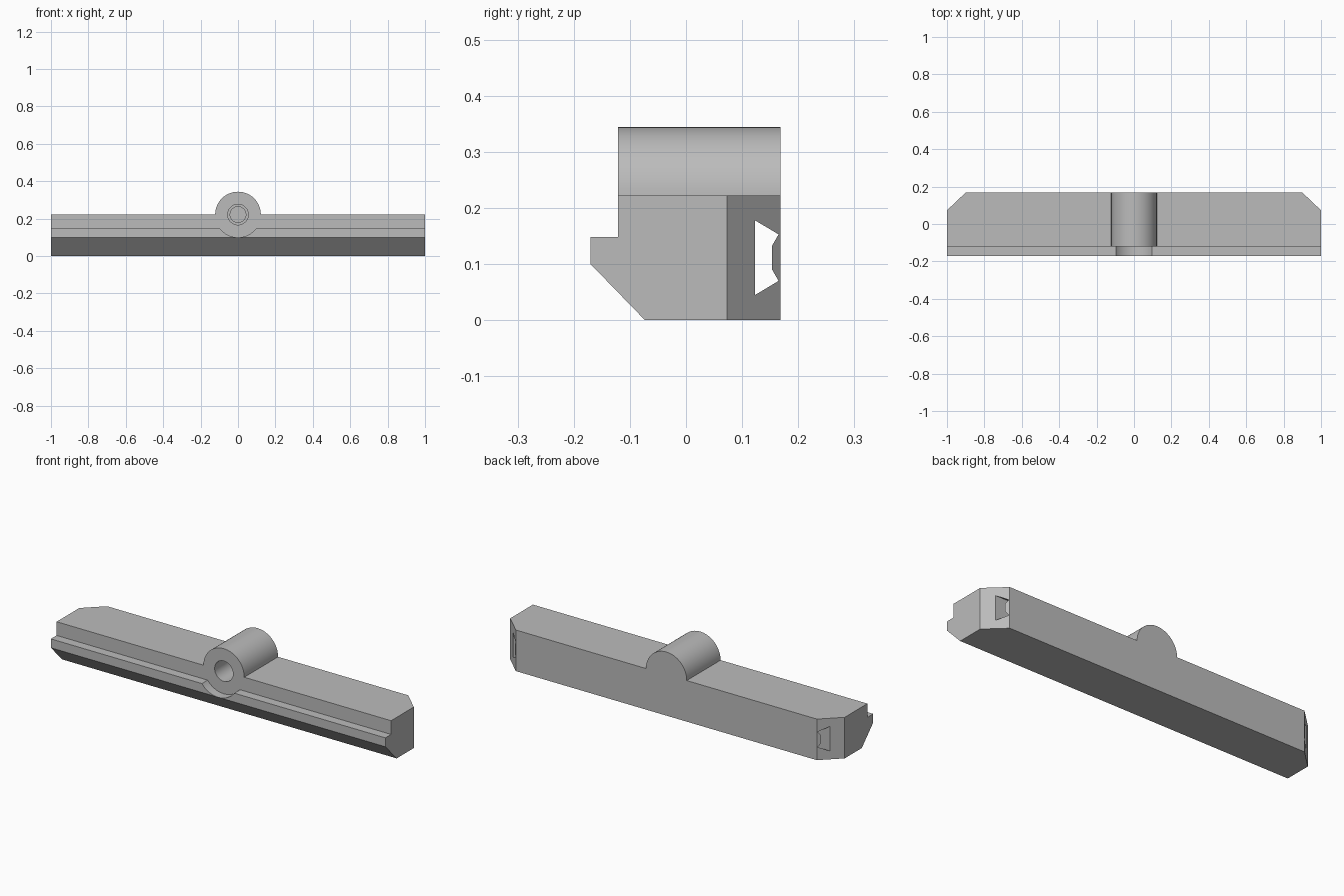
import bpy, bmesh
from math import cos, sin, pi, radians
from mathutils import Vector

cube = bpy.data.objects.get("Cube")
if cube:
    bpy.data.objects.remove(cube, do_unlink=True)

grey = bpy.data.materials.new("plain grey")
grey.use_nodes = True
colour = (0.5, 0.5, 0.5, 1)
grey.diffuse_color = colour
grey.node_tree.nodes["Principled BSDF"].inputs["Base Color"].default_value = colour


def prism(name, points, axis, start, end):
    """Extrude a closed 2D profile along x, y or z."""
    def place(p, depth):
        return {"x": (depth, p[0], p[1]), "y": (p[0], depth, p[1]), "z": (p[0], p[1], depth)}[axis]
    bm = bmesh.new()
    face = bm.faces.new([bm.verts.new(place(p, start)) for p in points])
    out = bmesh.ops.extrude_face_region(bm, geom=[face])
    moved = [v for v in out["geom"] if isinstance(v, bmesh.types.BMVert)]
    bmesh.ops.translate(bm, verts=moved, vec=Vector(place((0, 0), end - start)))
    bmesh.ops.recalc_face_normals(bm, faces=bm.faces)
    mesh = bpy.data.meshes.new(name)
    bm.to_mesh(mesh)
    bm.free()
    mesh.materials.append(grey)
    obj = bpy.data.objects.new(name, mesh)
    bpy.context.collection.objects.link(obj)
    return obj


def circle(radius, count=64):
    return [(radius * cos(2 * pi * i / count), AXIS_Z + radius * sin(2 * pi * i / count))
            for i in range(count)]


def combine(target, tool, operation):
    """Apply a boolean, then discard the tool."""
    tool.hide_render = True
    mod = target.modifiers.new(operation.lower(), "BOOLEAN")
    mod.operation, mod.object, mod.solver = operation, tool, "EXACT"
    bpy.context.view_layer.objects.active = target
    bpy.ops.object.modifier_apply(modifier=mod.name)
    bpy.data.objects.remove(tool, do_unlink=True)


AXIS_Z = 0.222
FRONT, BACK = -0.121, 0.168
BOSS = 0.122

# Bar with a front lip and a sloped underside
bar = prism("clamp_bar", [(-0.073, 0), (BACK, 0), (BACK, AXIS_Z), (FRONT, AXIS_Z),
                          (FRONT, 0.148), (-0.17, 0.148), (-0.17, 0.1)], "x", -1.1, 1.1)

# Trim the ends and slant the back corners
half = [(1, -0.3), (1, 0.073), (0.8, 0.263)]
plan = half + [(-x, y) for x, y in reversed(half)]
combine(bar, prism("plan_trim", plan, "z", -0.1, 0.5), "INTERSECT")

# Round recess in the lip, then the central boss
combine(bar, prism("lip_recess", circle(BOSS), "y", -0.3, FRONT), "DIFFERENCE")
combine(bar, prism("boss", circle(BOSS), "y", FRONT, BACK), "UNION")

# Stepped blind bore
combine(bar, prism("bore", circle(0.055), "y", -0.3, 0.06), "DIFFERENCE")
combine(bar, prism("bore_tip", circle(0.042), "y", 0.0, 0.1), "DIFFERENCE")

# Lengthwise channel, open at the slanted corners
channel = [(0.123, 0.045), (0.165, 0.07), (0.153, 0.091),
           (0.153, 0.132), (0.165, 0.153), (0.123, 0.178)]
combine(bar, prism("channel", channel, "x", -1.3, 1.3), "DIFFERENCE")

# Smooth the round surfaces only
bpy.ops.object.select_all(action="DESELECT")
bar.select_set(True)
bpy.context.view_layer.objects.active = bar
bpy.ops.object.shade_smooth_by_angle(angle=radians(20))
